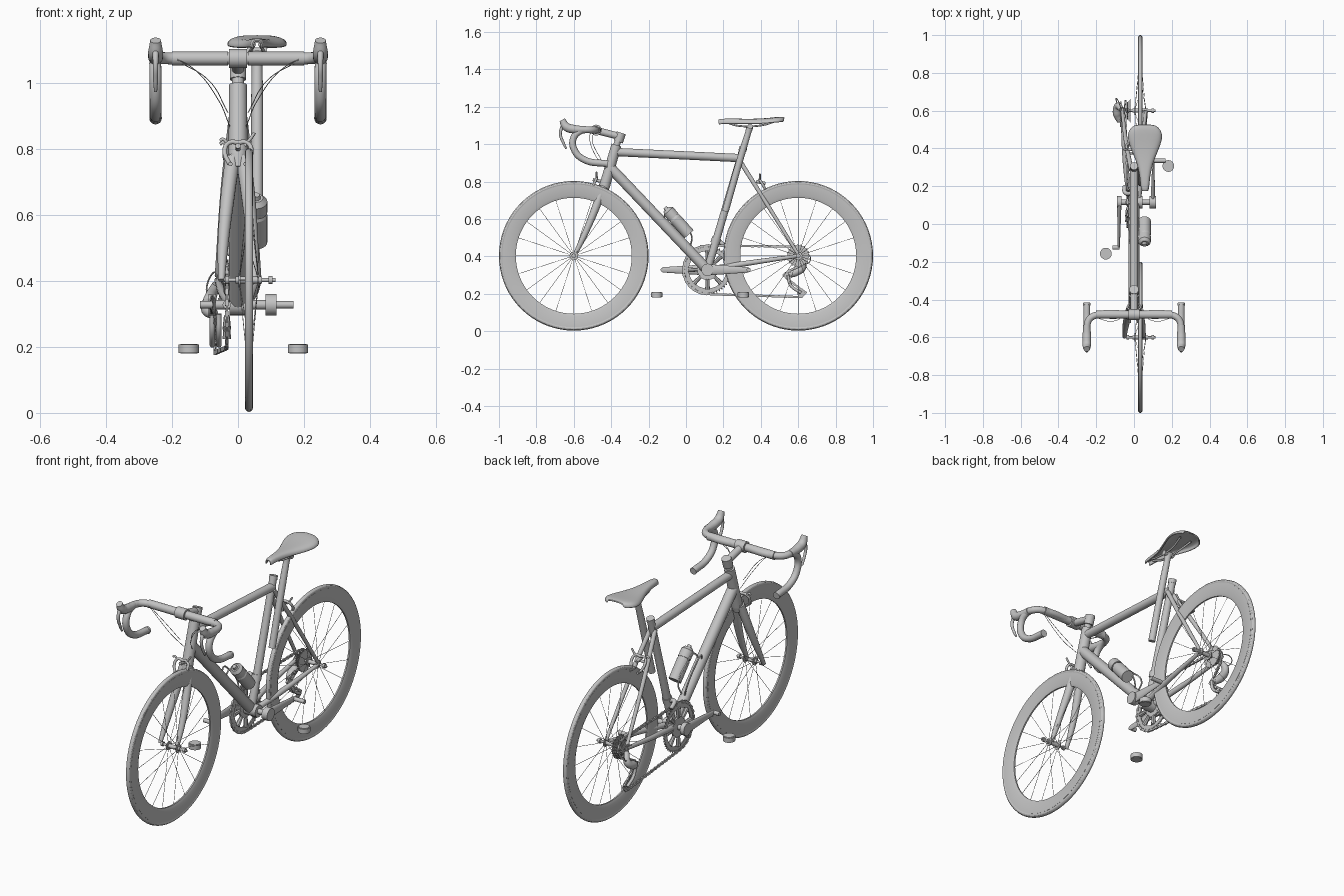
import bpy, bmesh
from math import sin, cos, pi, atan2
from mathutils import Vector, Matrix

cube = bpy.data.objects.get("Cube")
if cube:
    bpy.data.objects.remove(cube)

grey = bpy.data.materials.new("plain_grey")
grey.use_nodes = True
grey.diffuse_color = (0.55, 0.55, 0.55, 1)
grey.node_tree.nodes["Principled BSDF"].inputs["Base Color"].default_value = grey.diffuse_color
made = []


def add(name, data):
    ob = bpy.data.objects.new(name, data)
    bpy.context.collection.objects.link(ob)
    data.materials.append(grey)
    made.append(ob)
    return ob


def from_bm(name, bm):
    bmesh.ops.recalc_face_normals(bm, faces=bm.faces)
    me = bpy.data.meshes.new(name)
    bm.to_mesh(me)
    bm.free()
    return add(name, me)


def put_rod(bm, a, b, r1, r2=None, sides=16):
    a, b = Vector(a), Vector(b)
    turn = (b - a).to_track_quat('Z', 'Y').to_matrix().to_4x4()
    bmesh.ops.create_cone(bm, cap_ends=True, segments=sides, radius1=r1,
                          radius2=r1 if r2 is None else r2, depth=(b - a).length,
                          matrix=Matrix.Translation((a + b) / 2) @ turn)


def rod(name, a, b, r1, r2=None, sides=24):
    bm = bmesh.new()
    put_rod(bm, a, b, r1, r2, sides)
    return from_bm(name, bm)


def pipe(name, points, r, radii=None):
    """Smooth bent tube through the points."""
    cu = bpy.data.curves.new(name, 'CURVE')
    cu.dimensions = '3D'
    cu.bevel_depth, cu.bevel_resolution = r, 6
    cu.resolution_u, cu.use_fill_caps = 8, True
    sp = cu.splines.new('BEZIER')
    sp.bezier_points.add(len(points) - 1)
    for i, (bp, p) in enumerate(zip(sp.bezier_points, points)):
        bp.co = p
        bp.handle_left_type = bp.handle_right_type = 'AUTO'
        bp.radius = radii[i] if radii else 1
    return add(name, cu)


def lathe(name, profile, centre, steps=72):
    """Spin a closed (radius, x) profile about the x axis."""
    bm = bmesh.new()
    vs = [bm.verts.new((x, 0, r)) for r, x in profile]
    es = [bm.edges.new((vs[i - 1], vs[i])) for i in range(len(vs))]
    bmesh.ops.spin(bm, geom=vs + es, cent=(0, 0, 0), axis=(1, 0, 0), angle=2 * pi, steps=steps)
    bmesh.ops.remove_doubles(bm, verts=bm.verts, dist=1e-5)
    bmesh.ops.translate(bm, verts=bm.verts, vec=centre)
    return from_bm(name, bm)


def ring(name, centre, r_in, r_out, width, steps=40):
    w = width / 2
    return lathe(name, [(r_in, -w), (r_out, -w), (r_out, w), (r_in, w)], centre, steps)


def gear(name, centre, r, tooth, n, width):
    bm = bmesh.new()
    vs = []
    for i in range(n * 4):
        rr = r if i % 4 < 2 else r - tooth
        a = 2 * pi * i / (n * 4)
        vs.append(bm.verts.new((centre[0], centre[1] + rr * cos(a), centre[2] + rr * sin(a))))
    f = bm.faces.new(vs)
    out = bmesh.ops.extrude_face_region(bm, geom=[f])["geom"]
    bmesh.ops.translate(bm, verts=[v for v in out if isinstance(v, bmesh.types.BMVert)], vec=(width, 0, 0))
    return from_bm(name, bm)


# Wheels: tyre, deep rim, spokes, hub
WX, WZ = 0.033, 0.403
for label, wy in (("front", -0.6), ("rear", 0.6)):
    c = (WX, wy, WZ)
    lathe(label + "_tyre", [(0.388 + 0.012 * sin(a * pi / 6), 0.012 * cos(a * pi / 6)) for a in range(12)], c)
    lathe(label + "_rim", [(0.31, -0.004), (0.325, -0.010), (0.382, -0.011),
                           (0.382, 0.011), (0.325, 0.010), (0.31, 0.004)], c)
    bm = bmesh.new()
    for i in range(20):
        a = 2 * pi * i / 20
        side = 0.028 if i % 2 else -0.028
        put_rod(bm, (WX + side, wy + 0.018 * cos(a), WZ + 0.018 * sin(a)),
                (WX, wy + 0.315 * cos(a), WZ + 0.315 * sin(a)), 0.0011, sides=6)
    from_bm(label + "_spokes", bm)
    rod(label + "_hub", (WX - 0.04, wy, WZ), (WX + 0.04, wy, WZ), 0.011)
    rod(label + "_axle", (WX - 0.075, wy, WZ), (WX + 0.08, wy, WZ), 0.006)
    for s in (-1, 1):
        rod(label + "_hub_flange", (WX + s * 0.026, wy, WZ), (WX + s * 0.031, wy, WZ), 0.022)
        rod(label + "_axle_nut", (WX + s * 0.06, wy, WZ), (WX + s * 0.072, wy, WZ), 0.012)

# Frame
BB = (0, 0.115, 0.328)
rod("head_tube", (0, -0.437, 0.77), (0, -0.372, 0.995), 0.029, 0.027)
rod("down_tube", (0, -0.405, 0.875), BB, 0.028)
rod("top_tube", (0, -0.38, 0.958), (0, 0.295, 0.925), 0.022)
rod("seat_tube", BB, (0, 0.306, 0.98), 0.021, 0.019)
rod("seat_collar", (0, 0.301, 0.963), (0, 0.307, 0.983), 0.021)
rod("bottom_bracket_shell", (-0.026, *BB[1:]), (0.045, *BB[1:]), 0.032)
for s in (-1, 1):
    pipe("seat_stay", [(s * 0.014, 0.285, 0.915), (s * 0.04, 0.42, 0.70), (s * 0.062, 0.597, 0.415)],
         0.011, [1.1, 1, 0.8])
    pipe("chain_stay", [(s * 0.022, 0.13, 0.332), (s * 0.045, 0.32, 0.362), (s * 0.062, 0.597, 0.402)],
         0.013, [1.2, 1.1, 0.75])
    rod("dropout", (s * 0.056, 0.597, 0.402), (s * 0.066, 0.597, 0.402), 0.018)
    pipe("fork_leg", [(s * 0.016, -0.442, 0.775), (s * 0.032, -0.487, 0.65), (s * 0.046, -0.55, 0.50),
                      (s * 0.05, -0.598, 0.402)], 0.02, [1.15, 1.05, 0.8, 0.5])
rod("fork_crown", (0, -0.447, 0.742), (0, -0.436, 0.782), 0.026, 0.03)
rod("seat_stay_bridge", (-0.03, 0.375, 0.775), (0.03, 0.375, 0.775), 0.007)

# Steering column and stem
rod("headset_spacers", (0, -0.374, 0.985), (0, -0.354, 1.05), 0.018)
rod("stem_clamp", (0, -0.362, 1.012), (0, -0.346, 1.06), 0.025)
rod("stem", (0, -0.35, 1.04), (0, -0.48, 1.073), 0.019)
rod("bar_clamp", (-0.028, -0.48, 1.075), (0.028, -0.48, 1.075), 0.029)

# Handlebar, hoods, levers and cables
for s in (-1, 1):
    pipe("handlebar_side", [(0, -0.48, 1.075), (s * 0.19, -0.48, 1.075), (s * 0.237, -0.505, 1.076),
                            (s * 0.25, -0.56, 1.072), (s * 0.25, -0.602, 1.03), (s * 0.25, -0.595, 0.965),
                            (s * 0.25, -0.54, 0.915), (s * 0.25, -0.425, 0.895)], 0.018)
    rod("grip_end", (s * 0.25, -0.43, 0.896), (s * 0.25, -0.418, 0.894), 0.019)
    rod("bar_sleeve", (s * 0.03, -0.48, 1.075), (s * 0.20, -0.48, 1.075), 0.021)
    pipe("brake_hood", [(s * 0.25, -0.535, 1.077), (s * 0.25, -0.6, 1.08), (s * 0.25, -0.64, 1.093),
                        (s * 0.25, -0.662, 1.13)], 0.022, [0.85, 1.05, 1.05, 0.75])
    pipe("brake_lever", [(s * 0.25, -0.655, 1.105), (s * 0.25, -0.672, 1.06), (s * 0.25, -0.655, 1.005),
                         (s * 0.25, -0.64, 0.975)], 0.008, [1.3, 1, 0.9, 0.6])
    pipe("brake_cable", [(s * 0.2, -0.495, 1.08), (s * 0.13, -0.515, 1.04), (s * 0.06, -0.49, 0.95),
                         (s * 0.025, -0.43, 0.87)], 0.0013)
    pipe("gear_cable", [(s * 0.19, -0.49, 1.07), (s * 0.09, -0.5, 1.01), (s * 0.03, -0.45, 0.91)], 0.0013)

# Brake calipers
for label, y, z, lean in (("front", -0.478, 0.81, -0.025), ("rear", 0.395, 0.80, 0.035)):
    for s in (-1, 1):
        pipe(label + "_brake_arm", [(s * -0.008, y, z + 0.01), (s * 0.03, y, z + 0.008),
                                    (s * 0.04, y + lean / 2, z - 0.02), (s * 0.026, y + lean, z - 0.055)], 0.007)
        rod(label + "_brake_pad", (s * 0.023, y + lean - 0.02, z - 0.055),
            (s * 0.023, y + lean + 0.02, z - 0.055), 0.007, sides=8)
    rod(label + "_brake_bolt", (0, y - 0.02, z), (0, y + 0.03, z - 0.01), 0.008)
    pipe(label + "_brake_pull", [(-0.03, y, z), (-0.045, y, z + 0.02), (-0.055, y, z + 0.015)], 0.005)
    pipe(label + "_brake_link", [(0.02, y, z), (0.04, y, z + 0.025), (0.05, y, z + 0.04)], 0.005)

# Seat post and saddle
SX = 0.058
pipe("seat_post", [(SX, 0.21, 0.64), (SX, 0.3, 0.955), (SX, 0.332, 1.06), (SX, 0.342, 1.095)],
     0.018, [1, 1, 0.9, 1.05])
rod("saddle_clamp", (SX - 0.03, 0.343, 1.095), (SX + 0.03, 0.343, 1.095), 0.014)
for s in (-1, 1):
    pipe("saddle_rail", [(SX + s * 0.008, 0.21, 1.118), (SX + s * 0.02, 0.28, 1.098),
                         (SX + s * 0.022, 0.40, 1.1), (SX + s * 0.035, 0.48, 1.122)], 0.005)
stations = [(0.172, 0.016, 1.131), (0.185, 0.023, 1.136), (0.25, 0.027, 1.137), (0.32, 0.042, 1.135),
            (0.39, 0.073, 1.136), (0.45, 0.096, 1.141), (0.50, 0.091, 1.147), (0.528, 0.05, 1.145)]
bm = bmesh.new()
rows = [[bm.verts.new((SX + hw * sin(t * pi / 10), y, z - 0.028 * abs(t / 5) ** 3))
         for t in range(-5, 6)] for y, hw, z in stations]
for r0, r1 in zip(rows, rows[1:]):
    for i in range(10):
        bm.faces.new((r0[i], r0[i + 1], r1[i + 1], r1[i]))
saddle = from_bm("saddle", bm)
shell = saddle.modifiers.new("shell", 'SOLIDIFY')
shell.thickness, shell.offset = 0.01, -1
saddle.modifiers.new("round", 'SUBSURF').levels = 1

# Cranks and pedals
CZ = BB[2]
rod("crank_spindle", (-0.085, *BB[1:]), (0.1, *BB[1:]), 0.014)
for s, x, tip, px, py, reach, half in ((1, 0.1, 0.335, 0.182, 0.307, 0.068, 0.017),
                                       (-1, -0.078, -0.125, -0.149, -0.157, 0.037, 0.012)):
    rod("crank_boss", (x - half, *BB[1:]), (x + half, *BB[1:]), 0.033)
    arm = rod("crank_arm", (x, BB[1], CZ), (x + s * 0.006, tip, CZ), 0.03, 0.014)
    arm.data.transform(Matrix.Translation((x, 0, 0)) @ Matrix.Diagonal((0.4, 1, 1, 1))
                       @ Matrix.Translation((-x, 0, 0)))
    rod("pedal_spindle", (x, tip, CZ), (x + s * reach, tip, CZ), 0.011)
    rod("pedal_body", (px, py, 0.182), (px, py, 0.207), 0.031)
    for e in (-1, 1):
        rod("pedal_rim", (px, py, 0.1945 + e * 0.0125), (px, py, 0.1945 + e * 0.015), 0.026)

# Chainring with eight openings
GX = -0.034
ring("chainring_band", (GX, BB[1], CZ), 0.1, 0.123, 0.006)
ring("chainring_core", (GX, BB[1], CZ), 0.01, 0.055, 0.008)
bm = bmesh.new()
for i in range(48):
    a = 2 * pi * i / 48
    d = Vector((0, cos(a), sin(a)))
    c = Vector((GX, BB[1], CZ))
    if i % 6 == 0:
        put_rod(bm, c + d * 0.05, c + d * 0.104, 0.009, 0.013, 8)
    put_rod(bm, c + d * 0.121, c + d * 0.132, 0.005, 0.002, 6)
from_bm("chainring_arms_and_teeth", bm)

# Cassette and rear derailleur
for i in range(7):
    gear("cassette_cog", (-0.018 - i * 0.006, 0.6, WZ), 0.062 - i * 0.005, 0.006, 20 - i, 0.003)
DX = -0.07
pulleys = [(0.545, 0.30), (0.615, 0.205)]
for y, z in pulleys:
    gear("jockey_wheel", (DX, y, z), 0.023, 0.005, 11, 0.005)
for x in (DX - 0.008, DX + 0.012):
    pipe("derailleur_cage", [(x, *pulleys[0]), (x, 0.56, 0.245), (x, *pulleys[1])], 0.008)
pipe("derailleur_body", [(-0.066, 0.605, 0.39), (-0.085, 0.625, 0.345), (-0.09, 0.585, 0.315),
                         (-0.075, *pulleys[0])], 0.016, [0.8, 1.2, 1.4, 1])
pipe("derailleur_cable", [(-0.085, 0.62, 0.35), (-0.095, 0.665, 0.38), (-0.075, 0.63, 0.425),
                          (-0.06, 0.53, 0.39)], 0.0025)
rod("front_derailleur_band", (0, 0.155, 0.47), (0, 0.164, 0.5), 0.025)
pipe("front_derailleur", [(-0.02, 0.16, 0.485), (-0.045, 0.165, 0.49), (-0.05, 0.2, 0.462)], 0.011)

# Chain: separate links along the loop
loop = [(GX, BB[1] + 0.13 * cos(a * pi / 12), CZ + 0.13 * sin(a * pi / 12)) for a in range(6, 19)]
loop += [(DX, 0.615, 0.182), (DX, 0.638, 0.205), (DX, 0.6, 0.235), (DX, 0.545, 0.277), (DX, 0.523, 0.3),
         (DX, 0.555, 0.325), (-0.045, 0.625, 0.355), (-0.045, 0.65, 0.40), (-0.045, 0.625, 0.445),
         (-0.045, 0.595, 0.452), loop[0]]
bm = bmesh.new()
count, left = 0, 0.0
for a, b in zip(loop, loop[1:]):
    a, b = Vector(a), Vector(b)
    d = (b - a).normalized()
    while left < (b - a).length:
        size = (0.006, 0.019, 0.011) if count % 2 else (0.01, 0.016, 0.013)
        bmesh.ops.create_cube(bm, size=1, matrix=Matrix.Translation(a + d * left)
                              @ Matrix.Rotation(atan2(d.z, d.y), 4, 'X') @ Matrix.Diagonal((*size, 1)))
        left += 0.0165
        count += 1
    left -= (b - a).length
from_bm("chain", bm)

# Bottle and its holder
low, high = Vector((0.056, 0.016, 0.518)), Vector((0.056, -0.114, 0.663))
d = (high - low).normalized()
for name, t0, t1, r0, r1 in (("bottle_base", 0, 0.11, 0.033, 0.033), ("bottle_neck", 0.11, 0.122, 0.033, 0.028),
                             ("bottle_top", 0.122, 0.165, 0.033, 0.033), ("bottle_shoulder", 0.165, 0.18, 0.033, 0.02),
                             ("bottle_nozzle", 0.18, 0.193, 0.013, 0.01)):
    rod(name, low + d * t0, low + d * t1, r0, r1)
for s in (-1, 1):
    pipe("bottle_holder", [(s * 0.01, 0.025, 0.46), (s * 0.026, 0.03, 0.51), (s * 0.026, -0.04, 0.595),
                           (s * 0.02, -0.1, 0.63), (s * 0.01, -0.12, 0.60)], 0.004)

# Turn curves into meshes and smooth rounded faces
bpy.ops.object.select_all(action='DESELECT')
for ob in made:
    ob.select_set(True)
bpy.context.view_layer.objects.active = made[0]
bpy.ops.object.convert(target='MESH')
bpy.ops.object.shade_smooth_by_angle()
